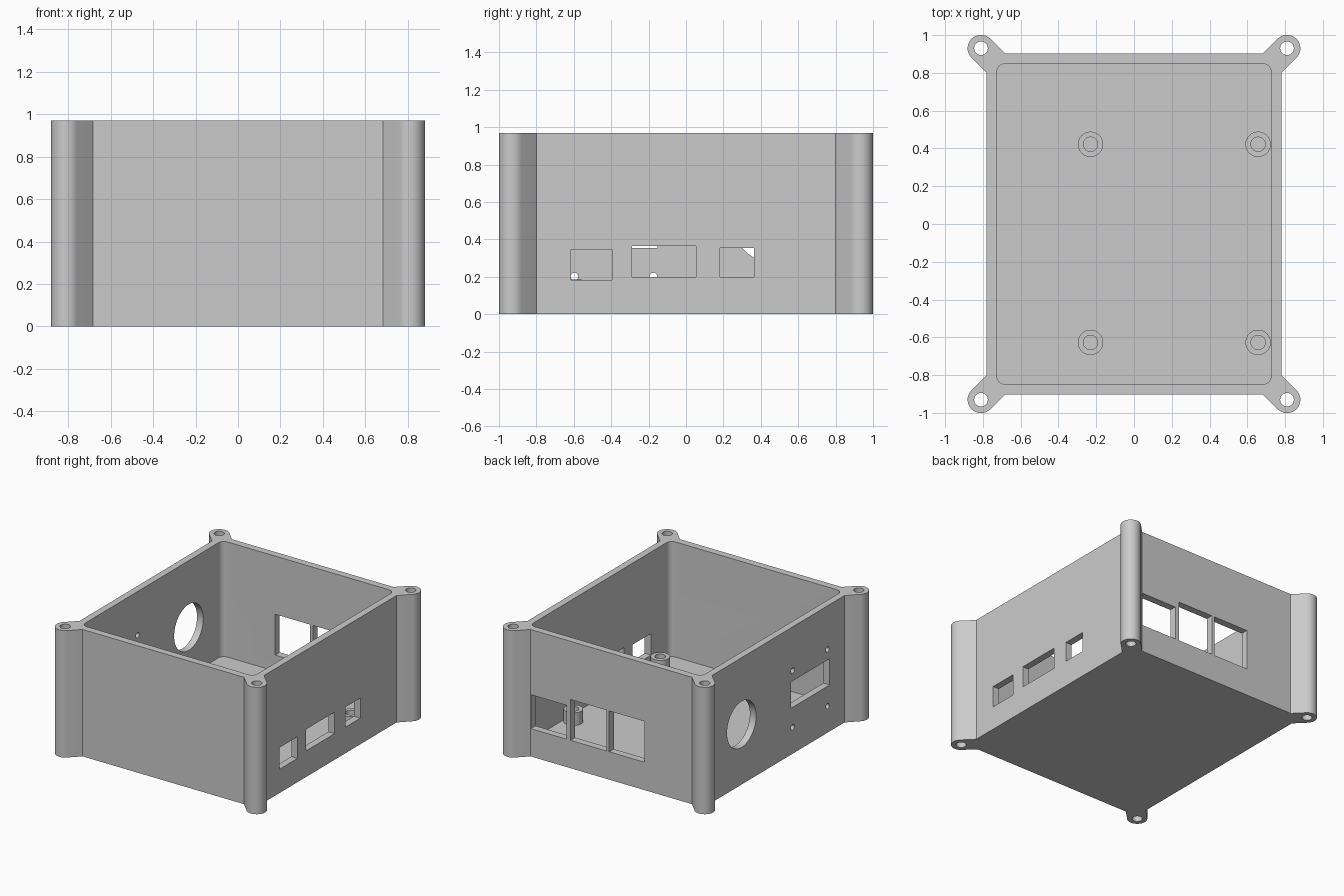
import bpy, bmesh, math
from mathutils import Matrix, Vector

cube = bpy.data.objects.get("Cube")
if cube:
    bpy.data.objects.remove(cube)

HEIGHT, FLOOR = 0.97, 0.09
OUT_X, OUT_Y = 0.78, 0.903
IN_X, IN_Y, IN_R = 0.727, 0.848, 0.045
LUG_X, LUG_Y, LUG_R, HOLE_R = 0.81, 0.93, 0.071, 0.036

grey = bpy.data.materials.new("plain grey")
grey.use_nodes = True
colour = (0.6, 0.6, 0.6, 1)
grey.diffuse_color = colour
grey.node_tree.nodes["Principled BSDF"].inputs["Base Color"].default_value = colour


def prism(name, points, z0, z1):
    """Solid made by raising a flat outline from z0 to z1."""
    bm = bmesh.new()
    base = bm.faces.new([bm.verts.new((x, y, z0)) for x, y in points])
    top = bmesh.ops.extrude_face_region(bm, geom=[base])["geom"]
    verts = [v for v in top if isinstance(v, bmesh.types.BMVert)]
    bmesh.ops.translate(bm, verts=verts, vec=(0, 0, z1 - z0))
    bmesh.ops.recalc_face_normals(bm, faces=bm.faces)
    mesh = bpy.data.meshes.new(name)
    bm.to_mesh(mesh)
    bm.free()
    mesh.materials.append(grey)
    obj = bpy.data.objects.new(name, mesh)
    bpy.context.collection.objects.link(obj)
    return obj


def arc(x, y, r, start, sweep, n):
    angles = [start + sweep * i / n for i in range(n + 1)]
    return [(x + r * math.cos(a), y + r * math.sin(a)) for a in angles]


def disc(name, x, y, r, z0, z1, n=48):
    return prism(name, arc(x, y, r, 0, math.tau, n)[:-1], z0, z1)


def block(name, x0, x1, y0, y1, z0, z1):
    return prism(name, [(x0, y0), (x1, y0), (x1, y1), (x0, y1)], z0, z1)


def side_hole(y, z, r):
    """Round cutter through the -x wall."""
    obj = disc("wall_cutter", 0, 0, r, -0.1, 0.1)
    obj.data.transform(Matrix.Translation((-OUT_X, y, z)) @ Matrix.Rotation(math.pi / 2, 4, "Y"))
    return obj


def combine(target, tool, operation):
    """Apply one boolean and discard the tool."""
    tool.hide_render = True
    mod = target.modifiers.new("shape", "BOOLEAN")
    mod.operation, mod.solver, mod.object = operation, "EXACT", tool
    bpy.context.view_layer.objects.active = target
    bpy.ops.object.modifier_apply(modifier=mod.name)
    bpy.data.objects.remove(tool)


def smooth(obj):
    bpy.ops.object.select_all(action="DESELECT")
    obj.select_set(True)
    bpy.context.view_layer.objects.active = obj
    bpy.ops.object.shade_smooth_by_angle(angle=math.radians(30))


# Outer body with a rounded lug on each corner
case = block("case_shell", -OUT_X, OUT_X, -OUT_Y, OUT_Y, 0, HEIGHT)
corners = [(sx, sy) for sx in (-1, 1) for sy in (-1, 1)]
for sx, sy in corners:
    x, y = sx * LUG_X, sy * LUG_Y
    out = math.atan2(sy, sx)
    outline = arc(x, y, LUG_R, out - math.pi / 2, math.pi, 28)
    inward = Vector((-sx, -sy)) * 0.16
    outline += [(outline[-1][0] + inward.x, outline[-1][1] + inward.y),
                (outline[0][0] + inward.x, outline[0][1] + inward.y)]
    combine(case, prism("lug", outline, 0, HEIGHT), "UNION")

# Hollow inside with rounded upright corners
cavity = []
for i, (sx, sy) in enumerate([(1, 1), (-1, 1), (-1, -1), (1, -1)]):
    cavity += arc(sx * (IN_X - IN_R), sy * (IN_Y - IN_R), IN_R, i * math.pi / 2, math.pi / 2, 10)
cutters = [prism("cavity", cavity, FLOOR, HEIGHT + 0.2)]

# Screw holes through the lugs
cutters += [disc("lug_hole", sx * LUG_X, sy * LUG_Y, HOLE_R, -0.1, HEIGHT + 0.1) for sx, sy in corners]

# Three small ports in the +x wall
for y0, y1, z0, z1 in [(-0.615, -0.395, 0.182, 0.347), (-0.29, 0.053, 0.2, 0.364), (0.182, 0.363, 0.2, 0.353)]:
    cutters.append(block("side_port", OUT_X - 0.1, OUT_X + 0.1, y0, y1, z0, z1))

# Three large ports in the back wall
for x0, x1, z1 in [(0.378, 0.68, 0.472), (0.042, 0.344, 0.525), (-0.28, 0.017, 0.525)]:
    cutters.append(block("back_port", x0, x1, OUT_Y - 0.1, OUT_Y + 0.1, 0.213, z1))

# Round opening, display window and its four screw holes in the -x wall
cutters.append(side_hole(0.443, 0.46, 0.176))
cutters.append(block("window", -OUT_X - 0.1, -OUT_X + 0.1, -0.622, -0.153, 0.355, 0.555))
cutters += [side_hole(y, z, 0.02) for y in (-0.596, -0.174) for z in (0.202, 0.636)]

for cutter in cutters:
    combine(case, cutter, "DIFFERENCE")
smooth(case)

# Hollow standoffs on the floor
for x, y in [(x, y) for x in (-0.23, 0.657) for y in (-0.627, 0.422)]:
    post = disc("standoff", x, y, 0.067, FLOOR - 0.01, 0.187)
    combine(post, disc("post_hole", x, y, 0.038, FLOOR, 0.3), "DIFFERENCE")
    smooth(post)
